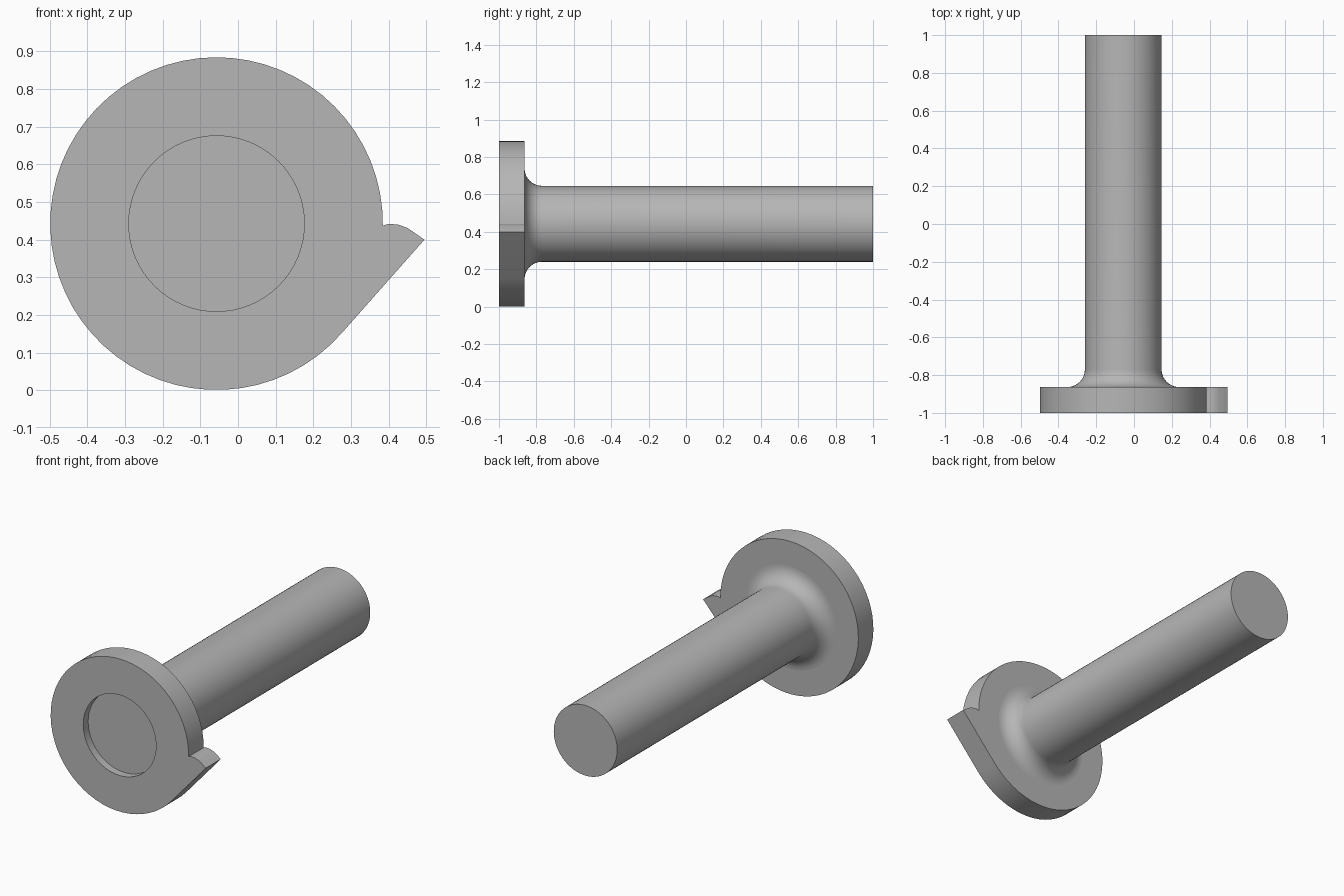
import bpy, bmesh
from math import sin, cos, pi, radians

if "Cube" in bpy.data.objects:
    bpy.data.objects.remove(bpy.data.objects["Cube"], do_unlink=True)

CX, CZ = -0.057, 0.4425          # shared axis of plate and shaft
FRONT, BACK, END = -1.0, -0.863, 1.0
PLATE_R, RECESS_R, SHAFT_R = 0.4415, 0.233, 0.203
FILLET, RECESS_DEPTH = 0.093, 0.045

grey = bpy.data.materials.new("plain_grey")
grey.use_nodes = True
colour = (0.47, 0.47, 0.47, 1)
grey.diffuse_color = colour
grey.node_tree.nodes["Principled BSDF"].inputs["Base Color"].default_value = colour


def arc(radius, start, stop, steps):
    return [(CX + radius * cos(start + (stop - start) * i / steps),
             CZ + radius * sin(start + (stop - start) * i / steps))
            for i in range(steps + 1)]


def ring(bm, points, y):
    verts = [bm.verts.new((x, y, z)) for x, z in points]
    edges = [bm.edges.new((v, verts[(i + 1) % len(verts)])) for i, v in enumerate(verts)]
    return verts, edges


def bridge(bm, a, b):
    n = len(a)
    for i in range(n):
        bm.faces.new((a[i], a[(i + 1) % n], b[(i + 1) % n], b[i]))


def finish(bm, name):
    bmesh.ops.recalc_face_normals(bm, faces=bm.faces)
    mesh = bpy.data.meshes.new(name)
    bm.to_mesh(mesh)
    bm.free()
    mesh.materials.append(grey)
    obj = bpy.data.objects.new(name, mesh)
    bpy.context.collection.objects.link(obj)
    bpy.ops.object.select_all(action='DESELECT')
    obj.select_set(True)
    bpy.context.view_layer.objects.active = obj
    bpy.ops.object.shade_smooth_by_angle(angle=radians(30))


# Plate: round outline with a pointed tooth, whose lower edge is tangent to the rim
tooth = [(0.495, 0.40), (0.45, 0.431), (0.425, 0.440), (0.40, 0.442)]
outline = arc(PLATE_R, radians(-0.7), radians(318.5), 56) + tooth
circle = arc(RECESS_R, 0, 2 * pi, 64)[:-1]

bm = bmesh.new()
front, front_edges = ring(bm, outline, FRONT)
rim, rim_edges = ring(bm, circle, FRONT)
bmesh.ops.triangle_fill(bm, edges=front_edges + rim_edges, use_beauty=True)
back, _ = ring(bm, outline, BACK)
bridge(bm, front, back)
bm.faces.new(back)
# Shallow round recess in the front
floor, _ = ring(bm, circle, FRONT + RECESS_DEPTH)
bridge(bm, rim, floor)
bm.faces.new(floor)
finish(bm, "toothed_plate")

# Shaft: flared foot blending into a straight cylinder
profile = [(SHAFT_R + FILLET * (1 - sin(a)), BACK + FILLET * (1 - cos(a)))
           for a in (pi / 2 * i / 10 for i in range(11))]
profile.append((SHAFT_R, END))

bm = bmesh.new()
previous = None
for radius, y in profile:
    verts, _ = ring(bm, arc(radius, 0, 2 * pi, 64)[:-1], y)
    if previous:
        bridge(bm, previous, verts)
    else:
        bm.faces.new(verts)
    previous = verts
bm.faces.new(previous)
finish(bm, "shaft")
